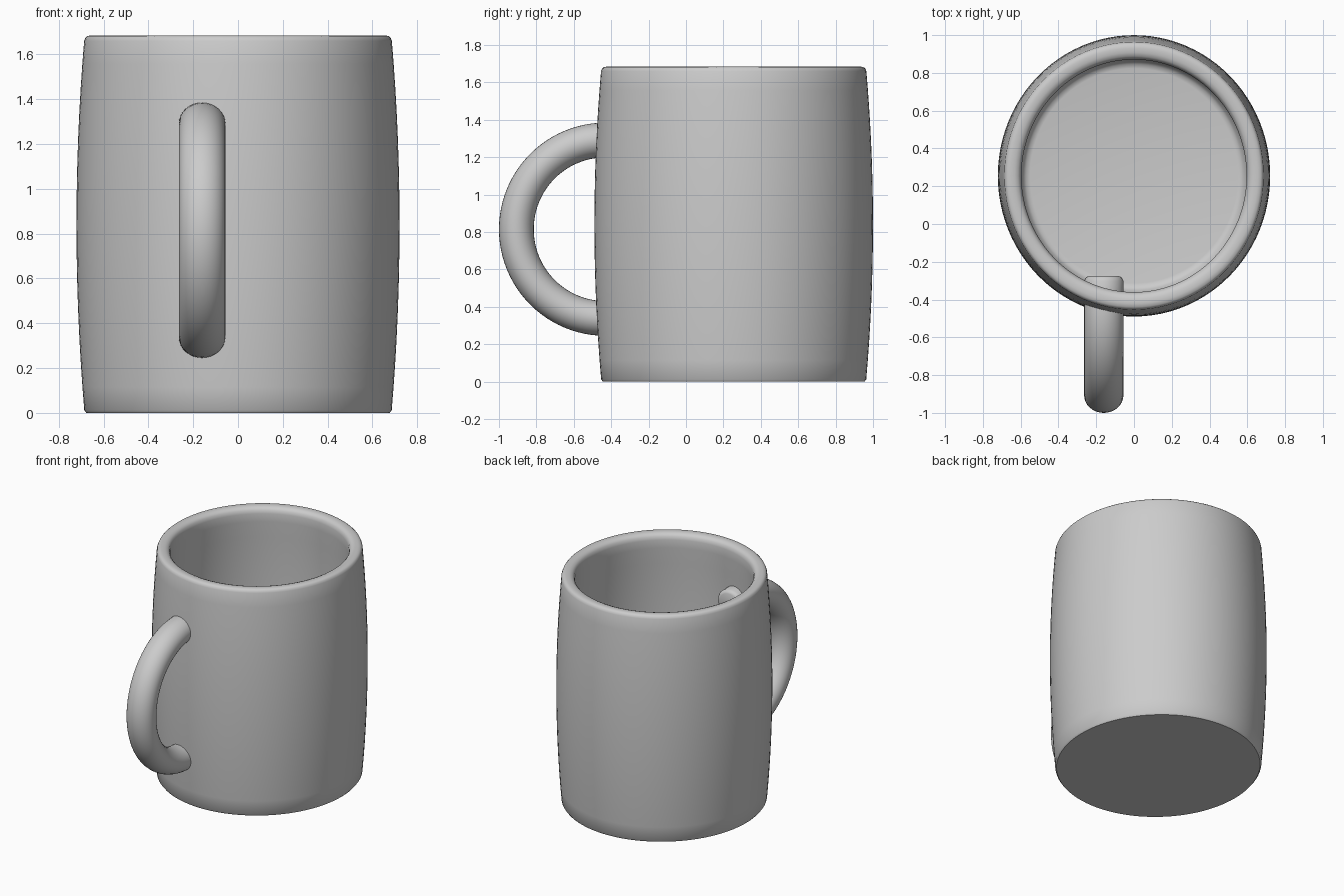
import bpy
import bmesh
import math
from mathutils import Vector

if "Cube" in bpy.data.objects:
    bpy.data.objects.remove(bpy.data.objects["Cube"])

CENTRE_Y = 0.255
STRETCH_Y = 1.033      # body is slightly oval
SIDES = 96

clay = bpy.data.materials.new("plain grey")
clay.diffuse_color = (0.6, 0.6, 0.6, 1)
clay.use_nodes = True
clay.node_tree.nodes["Principled BSDF"].inputs["Base Color"].default_value = clay.diffuse_color


def finish(name, bm, angle):
    """Turn a bmesh into a smooth-shaded grey object."""
    bmesh.ops.recalc_face_normals(bm, faces=bm.faces)
    mesh = bpy.data.meshes.new(name)
    bm.to_mesh(mesh)
    bm.free()
    mesh.materials.append(clay)
    obj = bpy.data.objects.new(name, mesh)
    bpy.context.collection.objects.link(obj)
    bpy.ops.object.select_all(action='DESELECT')
    obj.select_set(True)
    bpy.context.view_layer.objects.active = obj
    bpy.ops.object.shade_smooth_by_angle(angle=math.radians(angle))
    return obj


def skin(bm, rings):
    """Join consecutive rings with quads and cap both ends."""
    rows = [[bm.verts.new(p) for p in ring] for ring in rings]
    n = len(rows[0])
    for a, b in zip(rows, rows[1:]):
        for i in range(n):
            j = (i + 1) % n
            bm.faces.new((a[i], a[j], b[j], b[i]))
    bm.faces.new(rows[0][::-1])
    bm.faces.new(rows[-1])


def bulge(z):
    """Outer barrel radius at a height."""
    return 0.685 + 0.036 * (1 - ((z - 0.84) / 0.84) ** 2)


# Mug body: outer wall, rounded rim, inner wall and floor in one profile
outer = [(0.677, 0.0)] + [(bulge(z), z) for z in
         [0.012 + 1.648 * i / 16 for i in range(17)]]
rim = [(0.681, 1.674), (0.672, 1.682), (0.655, 1.685), (0.632, 1.684),
       (0.614, 1.677), (0.602, 1.664), (0.596, 1.64)]
inner = [(bulge(z) - 0.095, z) for z in
         [1.58 - 1.42 * i / 12 for i in range(13)]]
floor = [(0.584, 0.13), (0.572, 0.115), (0.55, 0.11)]


def oval(r, z):
    return [(r * math.cos(t), CENTRE_Y + r * STRETCH_Y * math.sin(t), z)
            for t in (2 * math.pi * i / SIDES for i in range(SIDES))]


bm = bmesh.new()
skin(bm, [oval(r, z) for r, z in outer + rim + inner + floor])
finish("mug_body", bm, 40)

# Handle: half ring whose rounded ends run through the wall
HX, HY, HZ = -0.16, -0.43, 0.815
RING, TUBE_X, TUBE = 0.477, 0.104, 0.093
UP, DOWN = Vector((0, 0, 1)), Vector((0, 0, -1))
IN = Vector((0, 1, 0))
arc_centre = Vector((HX, HY, HZ))
stations = []          # centre, outward direction, size factor
ends = [(0.155, 0.75), (0.148, 0.9), (0.13, 1.0), (0.06, 1.0)]
for d, s in ends:
    stations.append((arc_centre + UP * RING + IN * d, UP, s))
for i in range(49):
    t = math.pi * i / 48
    out = Vector((0, -math.sin(t), math.cos(t)))
    stations.append((arc_centre + out * RING, out, 1.0))
for d, s in reversed(ends):
    stations.append((arc_centre + DOWN * RING + IN * d, DOWN, s))

rings = []
for c, out, s in stations:
    rings.append([c + Vector((TUBE_X * s * math.cos(a), 0, 0))
                  + out * (TUBE * s * math.sin(a))
                  for a in (2 * math.pi * k / 32 for k in range(32))])
bm = bmesh.new()
skin(bm, rings)
finish("handle", bm, 50)
